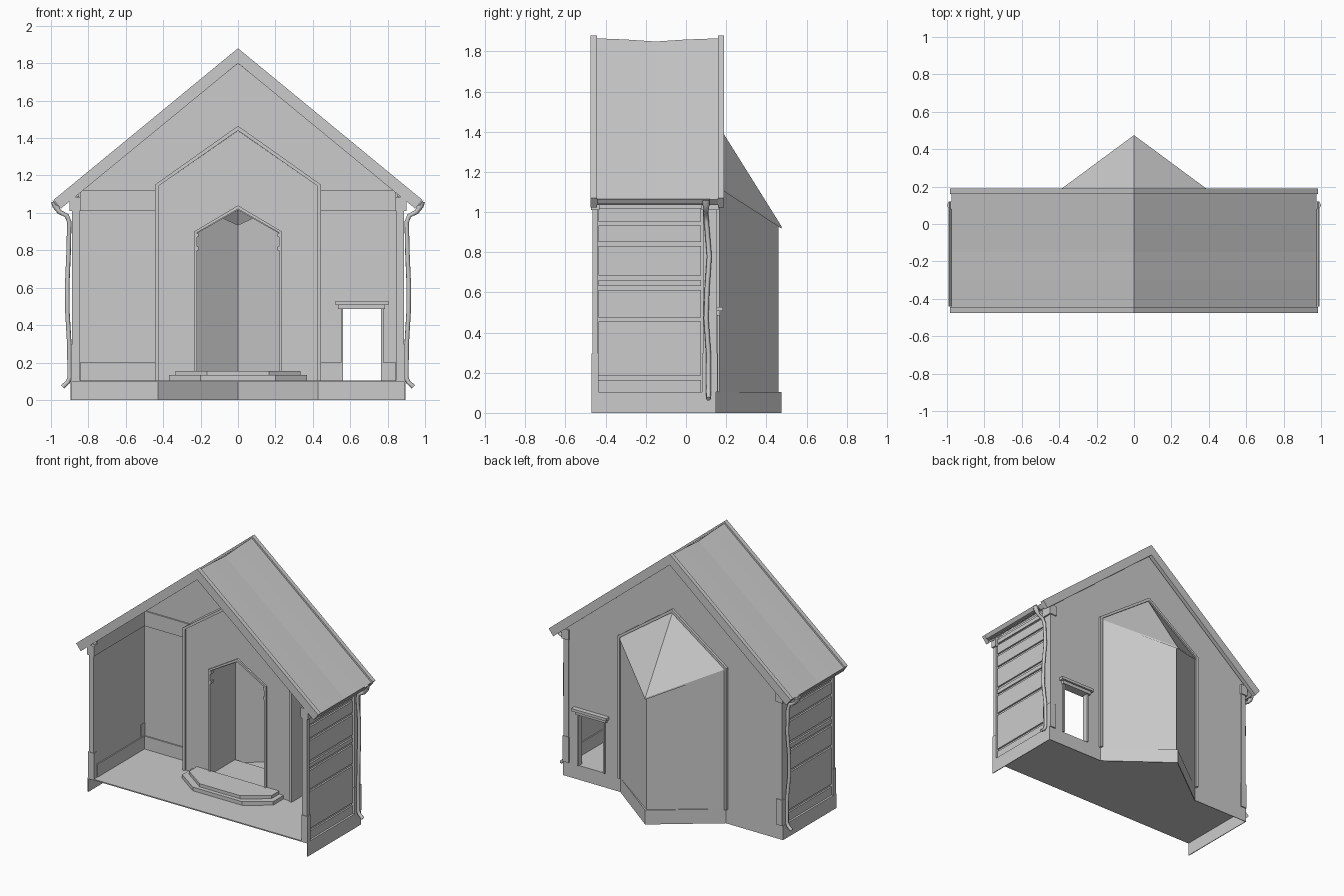
import bpy, bmesh

cube = bpy.data.objects.get("Cube")
if cube:
    bpy.data.objects.remove(cube)

grey = bpy.data.materials.new("plain_grey")
grey.use_nodes = True
grey.diffuse_color = (0.6, 0.6, 0.6, 1)
grey.node_tree.nodes["Principled BSDF"].inputs["Base Color"].default_value = (0.6, 0.6, 0.6, 1)


def link(name, data):
    ob = bpy.data.objects.new(name, data)
    bpy.context.collection.objects.link(ob)
    data.materials.append(grey)
    return ob


def loft(name, sections, caps=True, closed=True):
    bm = bmesh.new()
    rings = [[bm.verts.new(p) for p in sec] for sec in sections]
    n = len(rings[0])
    for a, b in zip(rings, rings[1:]):
        for i in range(n if closed else n - 1):
            j = (i + 1) % n
            bm.faces.new((a[i], a[j], b[j], b[i]))
    if caps:
        bm.faces.new(rings[0])
        bm.faces.new(rings[-1])
    bmesh.ops.recalc_face_normals(bm, faces=bm.faces)
    me = bpy.data.meshes.new(name)
    bm.to_mesh(me)
    bm.free()
    return link(name, me)


def prism_y(name, pts, y0, y1):
    return loft(name, [[(x, y, z) for x, z in pts] for y in (y0, y1)])


def prism_z(name, pts, z0, z1):
    return loft(name, [[(x, y, z) for x, y in pts] for z in (z0, z1)])


def box(name, x0, x1, y0, y1, z0, z1):
    return prism_z(name, [(x0, y0), (x1, y0), (x1, y1), (x0, y1)], z0, z1)


def mirrored(pts):
    """Complete a right-hand half outline with its reflection."""
    return pts + [(-x, v) for x, v in reversed(pts) if x != 0]


def arch_frame(name, hw, eave, apex, w, y0, y1):
    """Pointed door surround, open at the floor."""
    outer = [(-hw, FLOOR), (-hw, eave), (0, apex), (hw, eave), (hw, FLOOR)]
    k = hw - w
    inner = [(k, FLOOR), (k, eave - w / 3), (0, apex - w * 1.2), (-k, eave - w / 3), (-k, FLOOR)]
    prism_y(name, outer + inner, y0, y1)


FLOOR, BACK, FRONT = 0.105, 0.15, -0.47

# Floor and the open-fronted foundation skirt
plan = [(0.895, FRONT), (0.895, BACK), (0.43, BACK), (0, 0.475),
        (-0.43, BACK), (-0.895, BACK), (-0.895, FRONT)]
prism_z("floor", plan, FLOOR - 0.008, FLOOR)
skirt = loft("foundation_skirt", [[(x, y, z) for x, y in plan] for z in (0, FLOOR)],
             caps=False, closed=False)
solid = skirt.modifiers.new("thickness", "SOLIDIFY")
solid.thickness = 0.006

# Back gable wall, notched for the alcove and the small side door
prism_y("back_gable_wall", [
    (-0.87, FLOOR), (-0.87, 1.1), (0, 1.82), (0.87, 1.1), (0.87, FLOOR),
    (0.765, FLOOR), (0.765, 0.5), (0.56, 0.5), (0.56, FLOOR),
    (0.42, FLOOR), (0.42, 1.14), (0, 1.43), (-0.42, 1.14), (-0.42, FLOOR)], 0.125, BACK)

# Inner chapel front with its pointed niche
prism_y("alcove_front", [
    (-0.43, FLOOR), (-0.43, 1.14), (0, 1.44), (0.43, 1.14), (0.43, FLOOR),
    (0.22, FLOOR), (0.22, 0.895), (0, 1.02), (-0.22, 0.895), (-0.22, FLOOR)], 0.0, 0.02)
arch_frame("alcove_trim", 0.445, 1.15, 1.465, 0.02, -0.012, 0.14)
arch_frame("niche_trim", 0.235, 0.9, 1.04, 0.016, -0.012, 0.02)
arch_frame("apse_outer_trim", 0.445, 1.15, 1.465, 0.02, 0.14, 0.168)
prism_y("niche_ceiling", [(-0.23, 0.9), (0, 1.03), (0.23, 0.9),
                          (0.22, 0.89), (0, 1.015), (-0.22, 0.89)], 0.0, 0.28)
for side, s in (("left", 1), ("right", -1)):
    box(side + "_niche_wall", s * 0.22, s * 0.23, 0.0, 0.285, FLOOR, 0.9)
    for z in (0.8, 0.87):
        box(side + "_niche_hinge", s * 0.212, s * 0.222, -0.014, 0.02, z, z + 0.02)

# Wedge-shaped apse with a two-sided sloping roof
apse = loft("apse_walls", [[(-0.43, BACK, FLOOR), (0, 0.46, FLOOR), (0.43, BACK, FLOOR)],
                           [(-0.43, BACK, 1.13), (0, 0.46, 0.935), (0.43, BACK, 1.13)]],
            caps=False, closed=False)
solid = apse.modifiers.new("thickness", "SOLIDIFY")
solid.thickness = 0.008
for side, s in (("left", 1), ("right", -1)):
    tri = [(0, BACK, 1.45), (s * 0.44, BACK, 1.14), (0, 0.475, 0.93)]
    loft(side + "_apse_roof", [tri, [(x, y, z - 0.012) for x, y, z in tri]])

# Two chamfered steps in front of the niche
for name, hw, front, z0, z1 in (("lower_step", 0.37, -0.24, FLOOR, 0.132),
                                ("upper_step", 0.335, -0.21, 0.13, 0.155)):
    prism_z(name, mirrored([(hw, 0.0), (hw, front + 0.12), (hw - 0.17, front)]), z0, z1)
box("niche_floor", -0.22, 0.22, 0.0, 0.28, FLOOR, 0.13)

# Side door surround
for name, x0, x1, z0, z1, d in (("door_lintel", 0.535, 0.785, 0.485, 0.508, 0.02),
                                ("door_cap", 0.52, 0.805, 0.508, 0.528, 0.035)):
    box(name, x0, x1, 0.125 - d, BACK + d, z0, z1)
for x in (0.55, 0.765):
    box("door_jamb", x, x + 0.012, 0.115, BACK + 0.01, FLOOR, 0.49)

# Roof slab with a slightly sagging ridge
loft("roof_slab", [[(x, y, z - (sag if abs(x) < 0.5 else 0)) for x, z in
                    [(-0.975, 1.062), (0, 1.865), (0.975, 1.062),
                     (0.95, 1.035), (0, 1.815), (-0.95, 1.035)]]
                   for y, sag in ((-0.45, 0), (-0.3, 0.006), (-0.15, 0.016), (0, 0.006), (0.165, 0))])
barge = [(-0.985, 1.07), (0, 1.88), (0.985, 1.07), (0.948, 1.022), (0, 1.8), (-0.948, 1.022)]
prism_y("front_bargeboard", barge, -0.475, -0.443)
prism_y("back_bargeboard", barge, 0.16, 0.19)

# Horizontal boards inside the back wall
for s in (-1, 1):
    for name, z0, z1 in (("back_skirting", FLOOR, 0.2), ("back_frieze", 1.01, 1.12)):
        if s < 0 or z0 > 0.5:
            box(name, s * 0.44, s * 0.85, 0.115, 0.126, z0, z1)
    if s > 0:
        for x0, x1 in ((0.44, 0.55), (0.777, 0.85)):
            box("back_skirting", x0, x1, 0.115, 0.126, FLOOR, 0.2)

planks = [(FLOOR, 0.165), (0.185, 0.455), (0.475, 0.612), (0.632, 0.662),
          (0.685, 0.83), (0.85, 0.932), (0.952, 1.02), (1.035, 1.065)]

for side, s in (("left", 1), ("right", -1)):
    # Side wall with planking and inside boards
    box(side + "_wall", s * 0.85, s * 0.868, -0.45, 0.14, FLOOR, 1.09)
    for z0, z1 in planks:
        box(side + "_plank", s * 0.86, s * 0.88, -0.435, 0.075, z0, z1)
    box(side + "_skirting", s * 0.842, s * 0.852, -0.43, 0.125, FLOOR, 0.2)
    box(side + "_frieze", s * 0.842, s * 0.852, -0.43, 0.125, 1.01, 1.12)

    # Corner posts with thicker feet and caps
    for name, y0, y1 in (("front", FRONT, -0.435), ("back", 0.08, 0.158)):
        post = side + "_" + name + "_post"
        box(post, s * 0.848, s * 0.888, y0 + 0.004, y1 - 0.004, FLOOR, 1.02)
        box(post + "_foot", s * 0.845, s * 0.894, y0, y1, FLOOR, 0.295)
        box(post + "_cap", s * 0.842, s * 0.9, y0 - 0.003, y1 + 0.004, 1.01, 1.085)

    # Gutter channel under the eave
    prism_y(side + "_gutter", [(s * x, z) for x, z in
            [(0.945, 1.06), (0.95, 1.04), (0.975, 1.04), (0.992, 1.065),
             (0.986, 1.066), (0.972, 1.046), (0.954, 1.046), (0.951, 1.06)]], -0.44, 0.12)

    # Crooked downpipe with a wider funnel and a kicked-out spout
    path = [(0.98, 0.1, 1.06, 1.7), (0.975, 0.1, 1.035, 1.4), (0.955, 0.1, 1.005, 1),
            (0.915, 0.1, 0.985, 1), (0.902, 0.102, 0.95, 1), (0.906, 0.116, 0.78, 1),
            (0.913, 0.105, 0.62, 1), (0.912, 0.1, 0.47, 1), (0.902, 0.112, 0.3, 1),
            (0.9, 0.112, 0.12, 1), (0.91, 0.112, 0.095, 1), (0.938, 0.112, 0.07, 1)]
    curve = bpy.data.curves.new(side + "_downpipe", "CURVE")
    curve.dimensions = "3D"
    curve.bevel_depth = 0.012
    curve.bevel_resolution = 2
    curve.use_fill_caps = True
    spline = curve.splines.new("POLY")
    spline.points.add(len(path) - 1)
    for pt, (x, y, z, r) in zip(spline.points, path):
        pt.co = (s * x, y, z, 1)
        pt.radius = r
    link(side + "_downpipe", curve)
